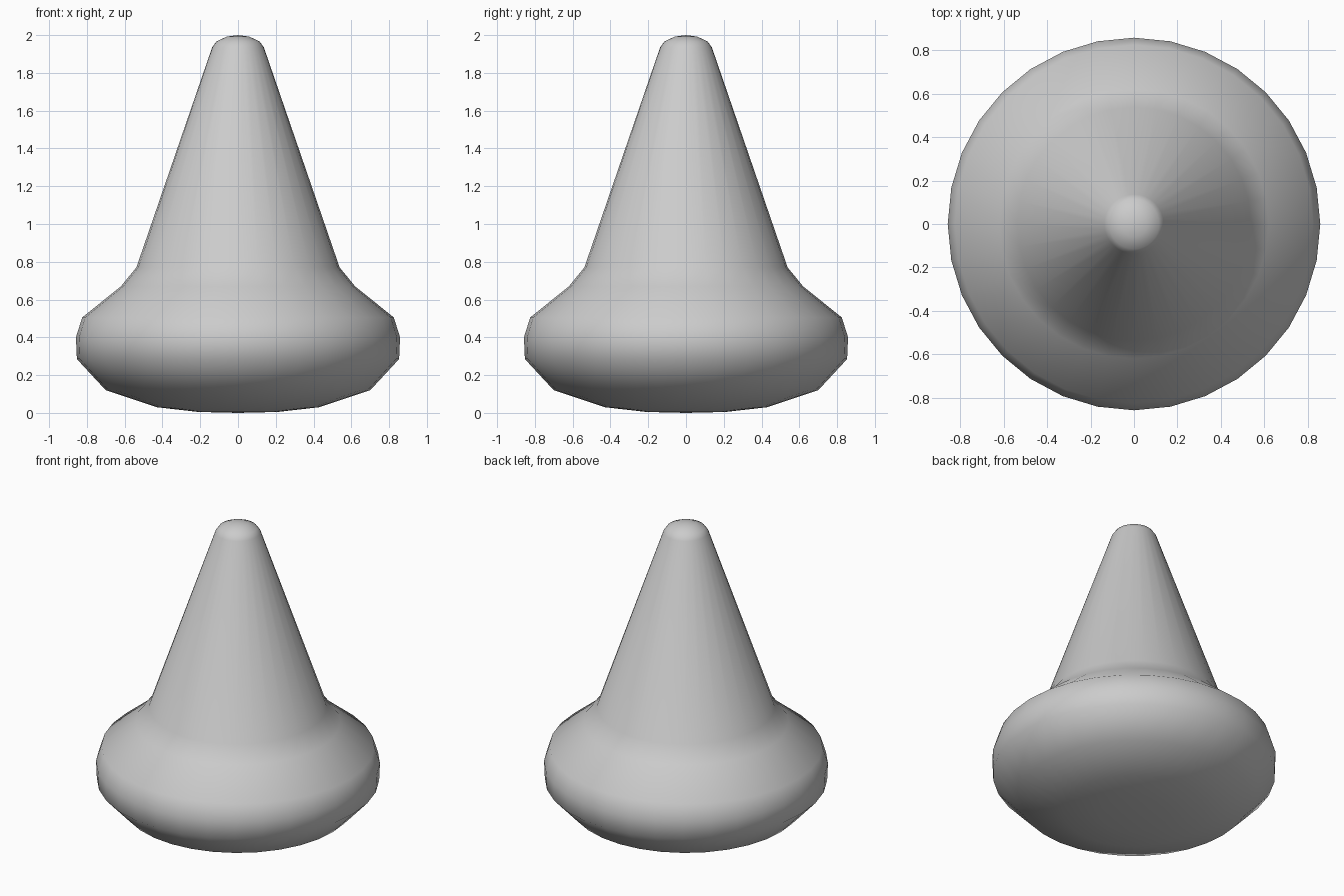
import bpy, bmesh, math

if "Cube" in bpy.data.objects:
    bpy.data.objects.remove(bpy.data.objects["Cube"])

# Half profile (radius, height) from the underside centre to the tip
profile = [(0, 0), (0.21, 0.005), (0.43, 0.03), (0.70, 0.12), (0.853, 0.285),
           (0.858, 0.40), (0.825, 0.505), (0.62, 0.67), (0.538, 0.77),
           (0.137, 1.935), (0.115, 1.966), (0.06, 1.992), (0, 2.0)]


def lathe(name, points, segments):
    bm = bmesh.new()
    verts = [bm.verts.new((r, 0, z)) for r, z in points]
    edges = [bm.edges.new(pair) for pair in zip(verts, verts[1:])]
    bmesh.ops.spin(bm, geom=verts + edges, cent=(0, 0, 0), axis=(0, 0, 1),
                   angle=math.tau, steps=segments, use_merge=True)
    bmesh.ops.remove_doubles(bm, verts=bm.verts, dist=0.0005)
    bmesh.ops.recalc_face_normals(bm, faces=bm.faces)
    for face in bm.faces:
        face.smooth = True
    mesh = bpy.data.meshes.new(name)
    bm.to_mesh(mesh)
    bm.free()
    obj = bpy.data.objects.new(name, mesh)
    bpy.context.collection.objects.link(obj)
    return obj


# Bulging rounded base flowing into a tapered cone with a domed tip
lathe("cone_body", profile, 32)
